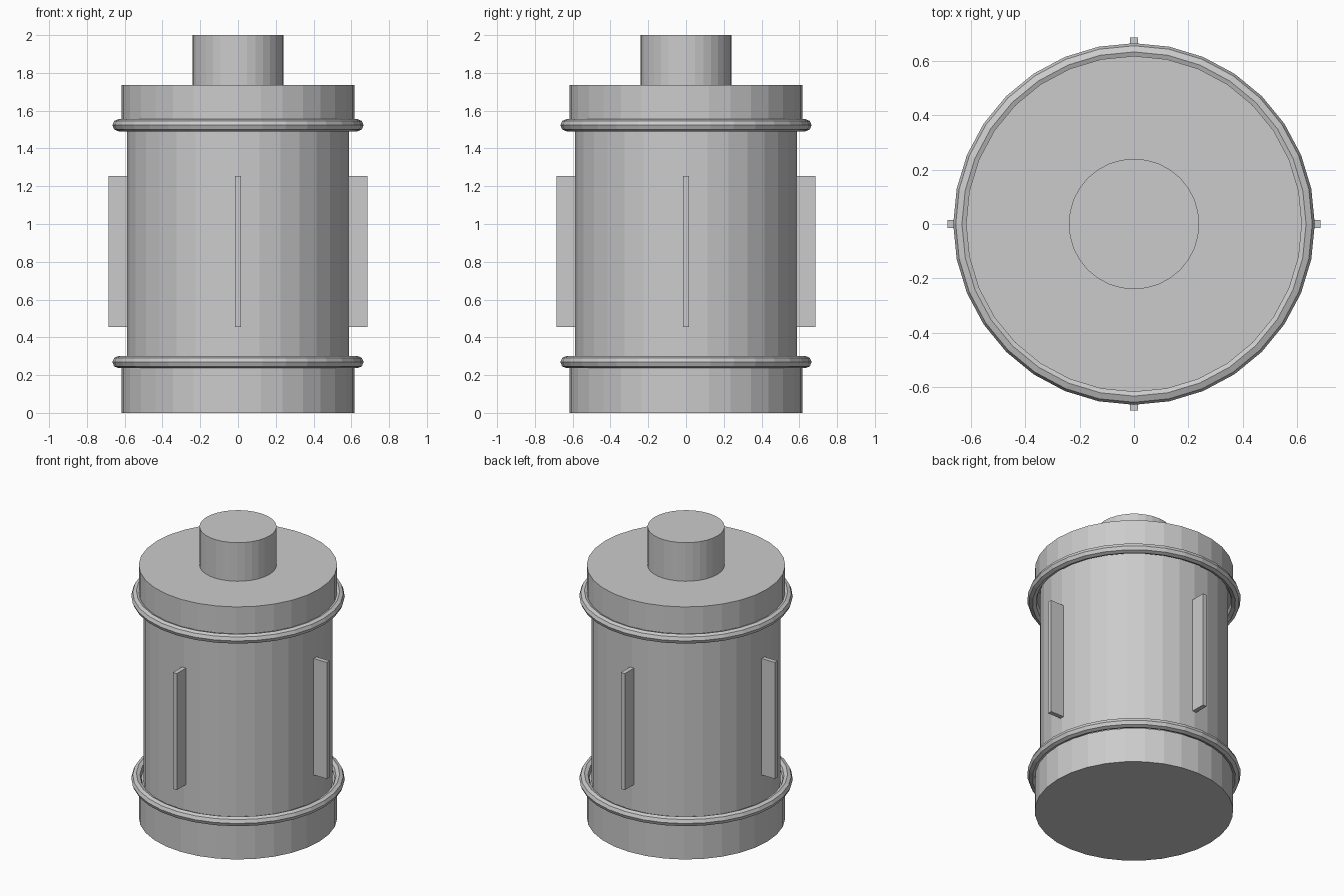
import bpy
from math import pi, cos, sin

if "Cube" in bpy.data.objects:
    bpy.data.objects.remove(bpy.data.objects["Cube"])

SIDES = 32


def cylinder(name, radius, z0, z1):
    bpy.ops.mesh.primitive_cylinder_add(vertices=SIDES, radius=radius, depth=z1 - z0,
                                        location=(0, 0, (z0 + z1) / 2))
    bpy.context.object.name = name


def ring(name, z):
    bpy.ops.mesh.primitive_torus_add(major_segments=SIDES, minor_segments=8,
                                     major_radius=0.633, minor_radius=0.032,
                                     location=(0, 0, z))
    bpy.context.object.name = name


# Canister: end caps, drum and top neck
cylinder("bottom_cap", 0.618, 0, 0.24)
cylinder("drum_body", 0.587, 0.24, 1.55)
cylinder("top_cap", 0.618, 1.55, 1.735)
cylinder("neck", 0.24, 1.735, 2.0)

# Bands standing just clear of the drum
ring("lower_band", 0.269)
ring("upper_band", 1.523)

# Four upright fins around the drum
FIN_IN, FIN_OUT = 0.57, 0.686
for i in range(4):
    a = i * pi / 2
    mid = (FIN_IN + FIN_OUT) / 2
    bpy.ops.mesh.primitive_cube_add(size=1, location=(mid * cos(a), mid * sin(a), 0.855),
                                    rotation=(0, 0, a))
    fin = bpy.context.object
    fin.name = f"fin_{i + 1}"
    fin.scale = (FIN_OUT - FIN_IN, 0.03, 0.80)
